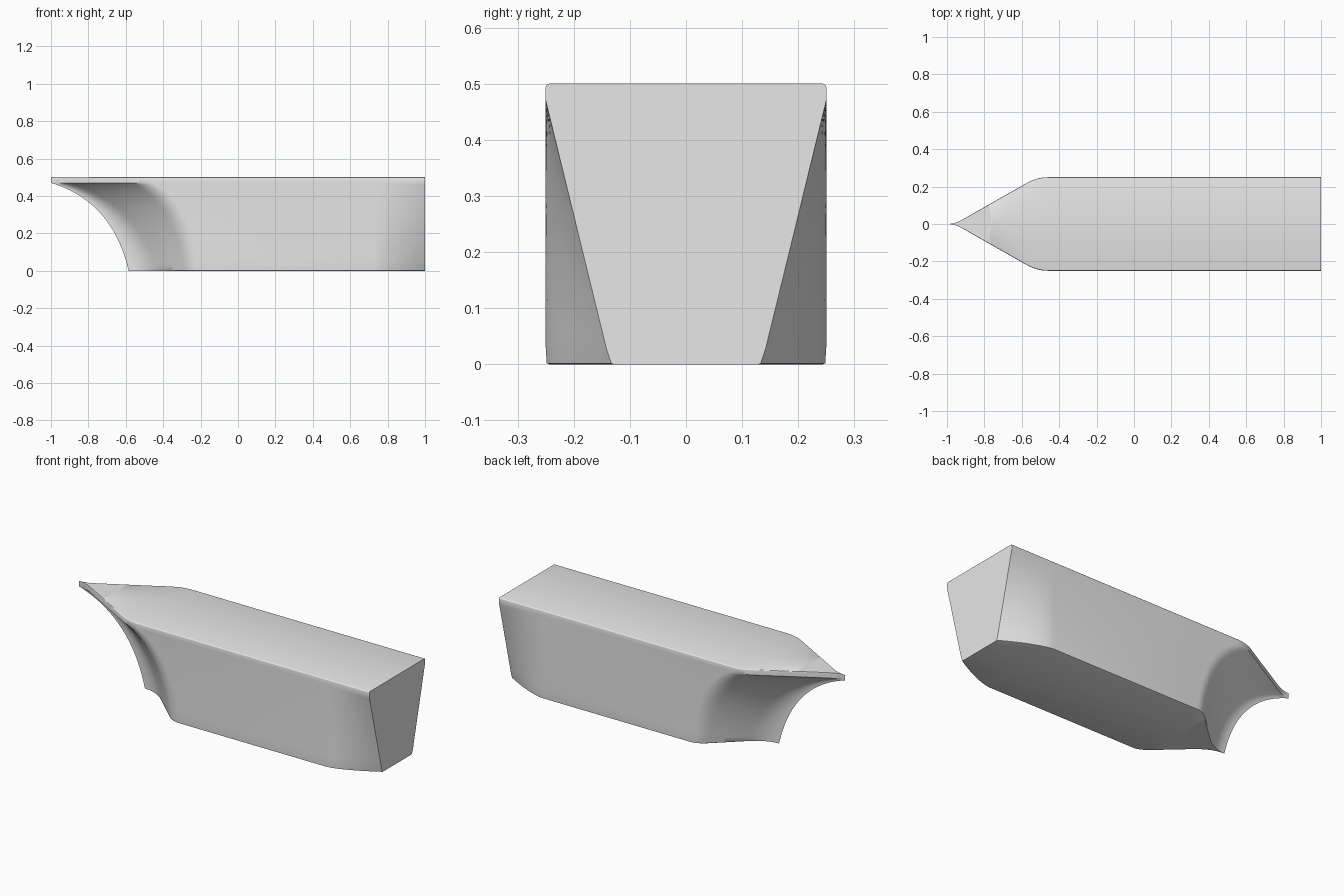
import bpy
import bmesh
import math

cube = bpy.data.objects.get("Cube")
if cube:
    bpy.data.objects.remove(cube, do_unlink=True)

HALF = 0.25        # half beam
DECK = 0.47        # underside of the deck band
TOP = 0.5
STERN = 0.73       # where the stern starts to taper
ROUND = 0.006      # softened edge radius
BOW_STEPS, STERN_STEPS, RISE_STEPS = 32, 12, 24


def bezier(a, b, c, s):
    return a * (1 - s) ** 2 + 2 * b * s * (1 - s) + c * s * s


def flare(t, a, b):
    """Eased ramp: concave start of length a, straight run, rounded end of length b."""
    m = 1 / (1 - a / 2 - b / 2)
    if t < a:
        return m * t * t / (2 * a)
    if t > 1 - b:
        return 1 - m * (1 - t) ** 2 / (2 * b)
    return m * (t - a / 2)


def waterline(s, z=None, inset=0.0, scale=1.0):
    """Half outline of the hull from stem to transom; s runs from deck (0) to keel (1)."""
    stem = bezier(-1.0, -0.67, -0.585, s)
    shoulder = bezier(-0.46, -0.24, -0.2, s)
    level = bezier(DECK, 0.37, 0.0, s)
    beam = HALF - inset
    points = []
    for i in range(BOW_STEPS + 1):
        t = i / BOW_STEPS
        points.append((stem + (shoulder - stem) * t, beam * flare(t, 0.15 + 0.25 * s, 0.22)))
    for i in range(STERN_STEPS + 1):
        u = i / STERN_STEPS
        narrowing = 0.115 * (1 - level / DECK) * u ** 1.4
        points.append((STERN + (1 - STERN) * u, beam - narrowing))
    points.append((1.0, 0.0))
    height = level if z is None else z
    return [(x, y * scale, height) for x, y in points]


# Rows from keel centreline, up the side, over the deck band to the deck centreline
rows = [waterline(1, 0, 0, 0), waterline(1, 0, ROUND)]
rows.append(waterline(1, ROUND * 0.3, ROUND * 0.3))
rows += [waterline(1 - i / RISE_STEPS) for i in range(1, RISE_STEPS + 1)]
for k in range(4):
    angle = k * math.pi / 6
    rows.append(waterline(0, TOP - ROUND * (1 - math.sin(angle)),
                          ROUND * (1 - math.cos(angle))))
rows.append(waterline(0, TOP, 0, 0))

# Skin both sides and weld them along the centreline
bm = bmesh.new()
for side in (1, -1):
    grid = [[bm.verts.new((x, y * side, z)) for x, y, z in row] for row in rows]
    for lower, upper in zip(grid, grid[1:]):
        for j in range(len(lower) - 1):
            bm.faces.new((lower[j], lower[j + 1], upper[j + 1], upper[j]))
bmesh.ops.remove_doubles(bm, verts=bm.verts, dist=1e-5)
bmesh.ops.dissolve_degenerate(bm, edges=bm.edges, dist=1e-6)
bmesh.ops.recalc_face_normals(bm, faces=bm.faces)
mesh = bpy.data.meshes.new("ship_hull")
bm.to_mesh(mesh)
bm.free()

hull = bpy.data.objects.new("ship_hull", mesh)
bpy.context.collection.objects.link(hull)

# Plain grey finish
grey = bpy.data.materials.new("light_grey")
grey.use_nodes = True
colour = (0.8, 0.8, 0.8, 1)
grey.diffuse_color = colour
for node in grey.node_tree.nodes:
    if node.type == 'BSDF_PRINCIPLED':
        node.inputs["Base Color"].default_value = colour
mesh.materials.append(grey)

bpy.ops.object.select_all(action='DESELECT')
hull.select_set(True)
bpy.context.view_layer.objects.active = hull
bpy.ops.object.shade_smooth_by_angle(angle=math.radians(35))
